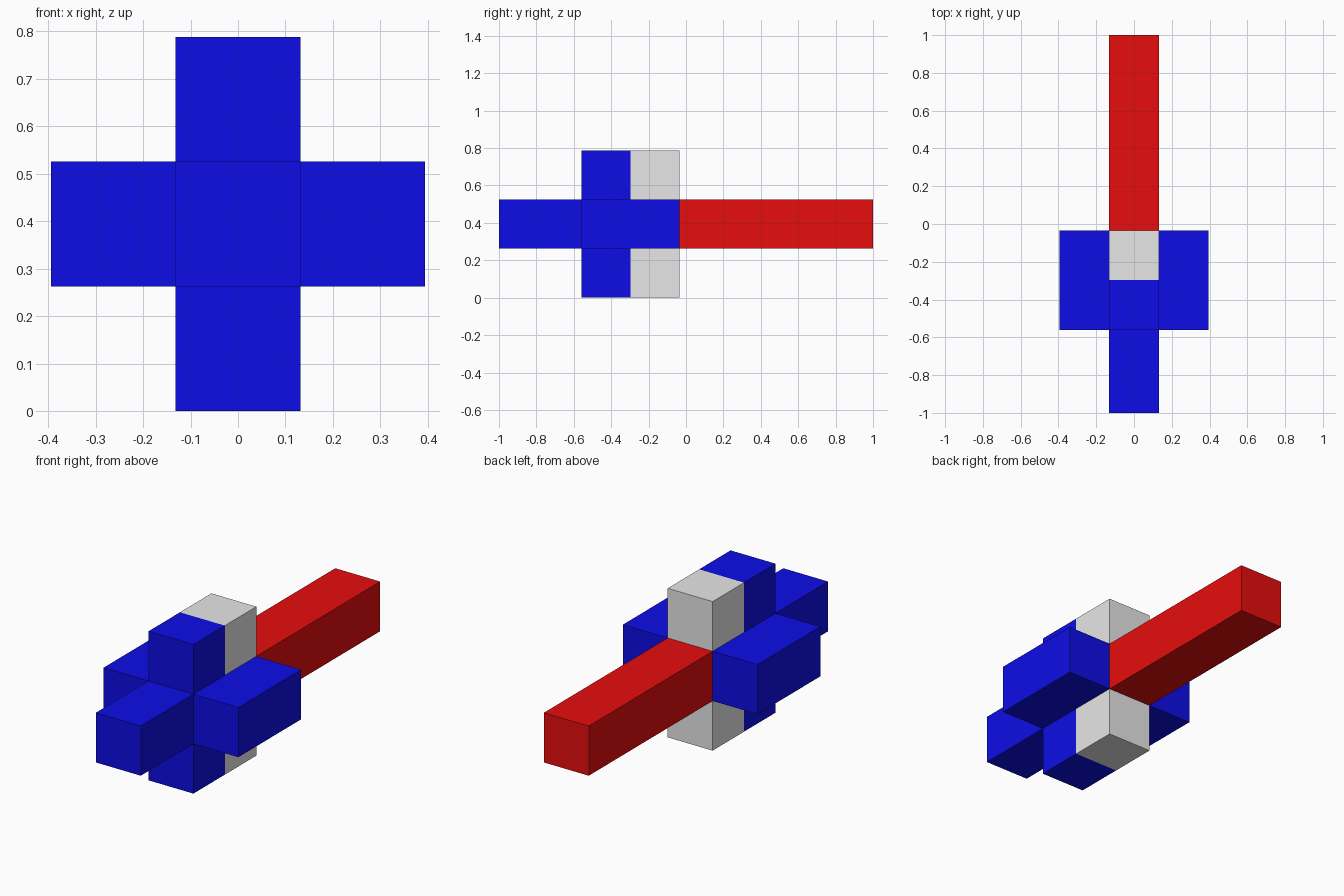
import bpy
import bmesh
from mathutils import Vector

if "Cube" in bpy.data.objects:
    bpy.data.objects.remove(bpy.data.objects["Cube"])

W = 0.2627                     # square bar width
H = W / 2
ZC = 1.5 * W                   # height of the central axis
FRONT, MID, BACK = -0.56, -0.2975, -0.035


def material(name, color):
    m = bpy.data.materials.new(name)
    m.diffuse_color = (*color, 1)
    m.use_nodes = True
    m.node_tree.nodes["Principled BSDF"].inputs["Base Color"].default_value = m.diffuse_color
    return m


blue = material("blue", (0.004, 0.004, 0.8))
red = material("red", (0.8, 0.004, 0.004))
white = material("white", (0.8, 0.8, 0.8))


def box(name, lo, hi, mats, split_y=None):
    """Box between two corners; faces behind split_y take the second material."""
    lo, hi = Vector(lo), Vector(hi)
    bm = bmesh.new()
    bmesh.ops.create_cube(bm, size=1)
    for v in bm.verts:
        v.co = Vector(((lo[i] + hi[i]) / 2 + v.co[i] * (hi[i] - lo[i])) for i in range(3))
    if split_y is not None:
        bmesh.ops.bisect_plane(bm, geom=bm.verts[:] + bm.edges[:] + bm.faces[:],
                               plane_co=(0, split_y, 0), plane_no=(0, 1, 0))
        for f in bm.faces:
            f.material_index = int(f.calc_center_median().y > split_y)
    me = bpy.data.meshes.new(name)
    bm.to_mesh(me)
    bm.free()
    for m in mats:
        me.materials.append(m)
    ob = bpy.data.objects.new(name, me)
    bpy.context.collection.objects.link(ob)


# Long bar: blue nose and red tail, meeting inside the cross
box("nose_bar", (-H, -1, ZC - H), (H, MID, ZC + H), [blue])
box("tail_bar", (-H, MID, ZC - H), (H, 1, ZC + H), [red])

# Side arms
box("left_arm", (-3 * H, FRONT, ZC - H), (-H, BACK, ZC + H), [blue])
box("right_arm", (H, FRONT, ZC - H), (3 * H, BACK, ZC + H), [blue])

# Upper and lower arms: blue front half, white back half
box("upper_arm", (-H, FRONT, ZC + H), (H, BACK, 3 * W), [blue, white], MID)
box("lower_arm", (-H, FRONT, 0), (H, BACK, ZC - H), [blue, white], MID)
